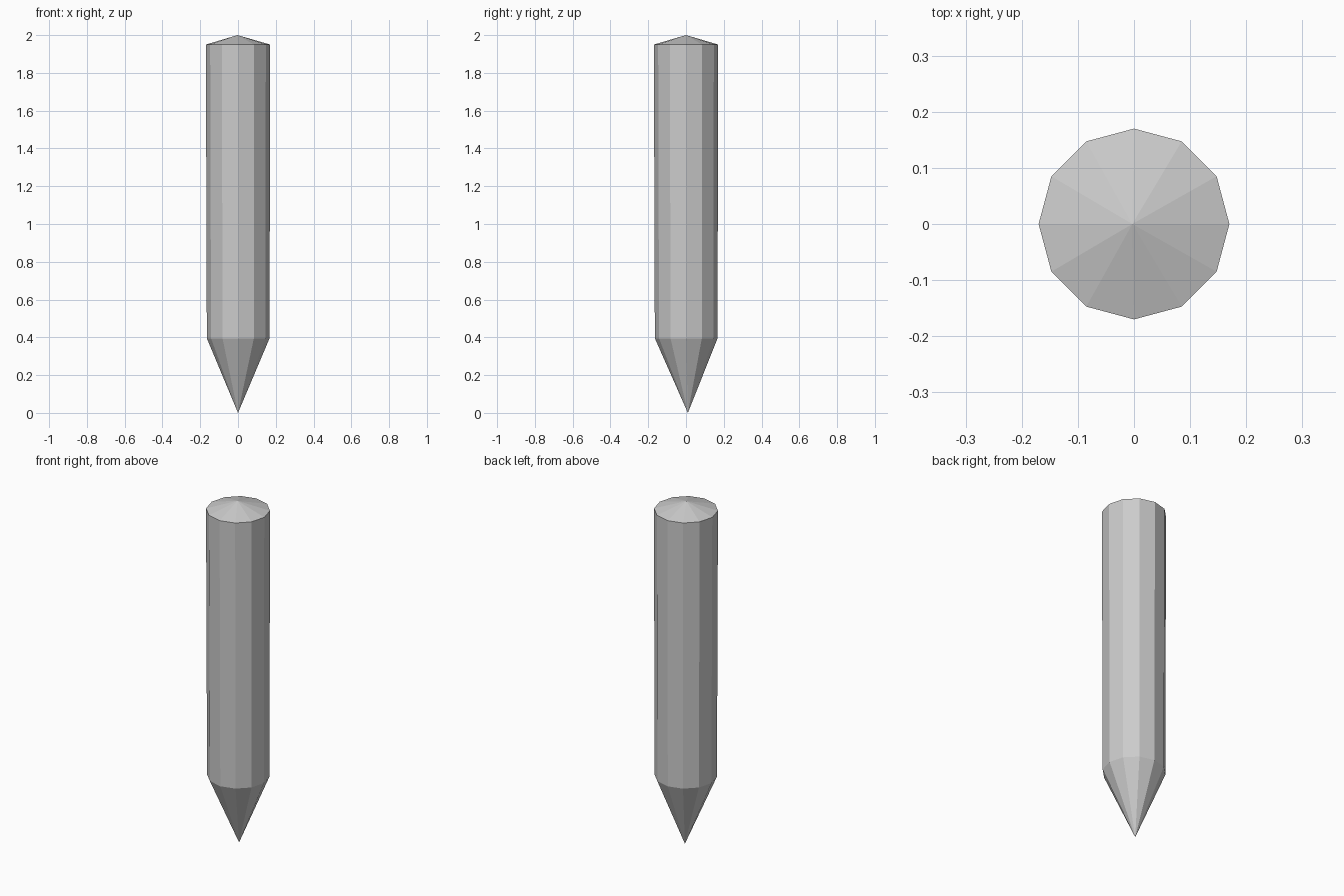
import bpy, bmesh
from math import sin, cos, tau

if "Cube" in bpy.data.objects:
    bpy.data.objects.remove(bpy.data.objects["Cube"])

SIDES = 12
bm = bmesh.new()


def ring(radius, z, cx=0.0, cy=0.0):
    return [bm.verts.new((cx + radius * cos(tau * i / SIDES),
                          cy + radius * sin(tau * i / SIDES), z))
            for i in range(SIDES)]


# Sharpened tip, shaft rings and shallow domed top
tip = bm.verts.new((0.0, 0.01, 0.0))
lower = ring(0.166, 0.395, 0.001, 0.001)
upper = ring(0.17, 1.95)
crown = bm.verts.new((-0.003, 0.0, 2.0))

for i in range(SIDES):
    j = (i + 1) % SIDES
    bm.faces.new((tip, lower[j], lower[i]))
    bm.faces.new((lower[i], lower[j], upper[j], upper[i]))
    bm.faces.new((upper[i], upper[j], crown))

bmesh.ops.recalc_face_normals(bm, faces=bm.faces)
mesh = bpy.data.meshes.new("wooden_stake")
bm.to_mesh(mesh)
bm.free()
stake = bpy.data.objects.new("wooden_stake", mesh)
bpy.context.collection.objects.link(stake)
